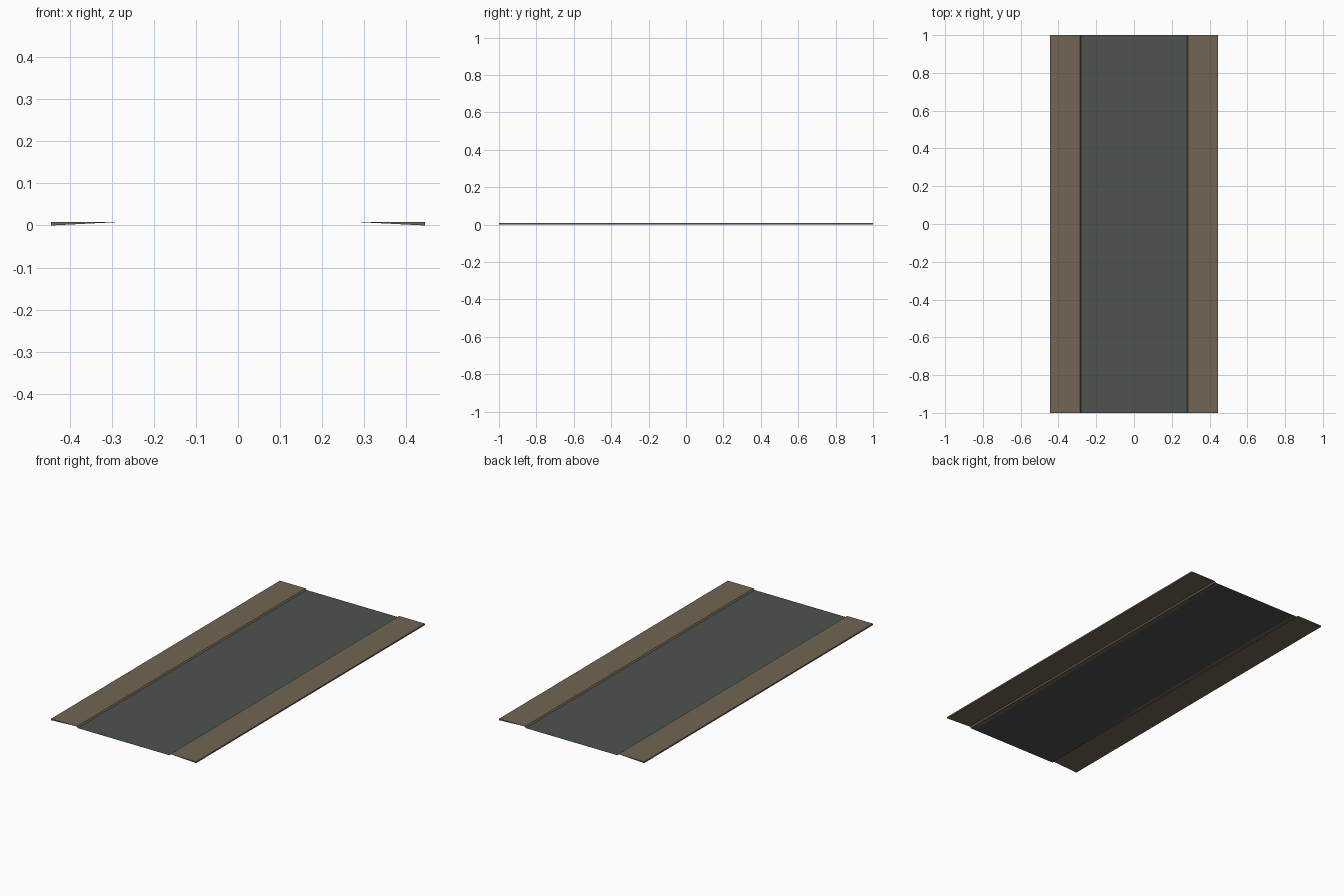
import bpy, bmesh

if "Cube" in bpy.data.objects:
    bpy.data.objects.remove(bpy.data.objects["Cube"])

L = 1.0        # half length
W = 0.444      # half width
H = 0.008      # verge height


def material(name, rgb):
    m = bpy.data.materials.new(name)
    m.diffuse_color = (*rgb, 1.0)
    m.use_nodes = True
    m.node_tree.nodes["Principled BSDF"].inputs["Base Color"].default_value = m.diffuse_color
    return m


earth = material("brown earth", (0.170, 0.131, 0.088))
asphalt = material("dark asphalt", (0.077, 0.088, 0.080))


def sweep(name, polylines, mat, caps=()):
    """Run open x-z polylines along y, with optional end cap outlines."""
    bm = bmesh.new()
    for line in polylines:
        rows = [[bm.verts.new((x, y, z)) for x, z in line] for y in (-L, L)]
        for i in range(len(line) - 1):
            bm.faces.new((rows[0][i], rows[0][i + 1], rows[1][i + 1], rows[1][i]))
    for outline in caps:
        for y in (-L, L):
            f = bm.faces.new([bm.verts.new((x, y, z)) for x, z in outline])
            f.normal_update()
            if f.normal.y * y < 0:
                f.normal_flip()
    bmesh.ops.remove_doubles(bm, verts=bm.verts, dist=1e-5)
    bm.normal_update()
    # open sheets face up, undersides face down
    me = bpy.data.meshes.new(name)
    bm.to_mesh(me)
    bm.free()
    me.materials.append(mat)
    ob = bpy.data.objects.new(name, me)
    bpy.context.collection.objects.link(ob)
    return ob


# Road surface
sweep("road_surface", [[(-0.28, 0), (0.28, 0)]], asphalt)

# Raised verges: wedge section, a small kerb step and a lip lying level with the road
for side, name in ((-1, "left_verge"), (1, "right_verge")):
    top = [(W, 0), (W, H), (0.286, H), (0.280, 0), (0.255, 0)]
    under = [(0.286, H), (W, 0)]
    wedge = [(W, 0), (W, H), (0.286, H)]

    def place(pts):
        return [(side * x, z) for x, z in pts]

    top, under, wedge = place(top), place(under), place(wedge)
    if side > 0:   # keep the normals facing outward on both sides
        top.reverse()
        under.reverse()
    sweep(name, [top, under], earth, [wedge])
